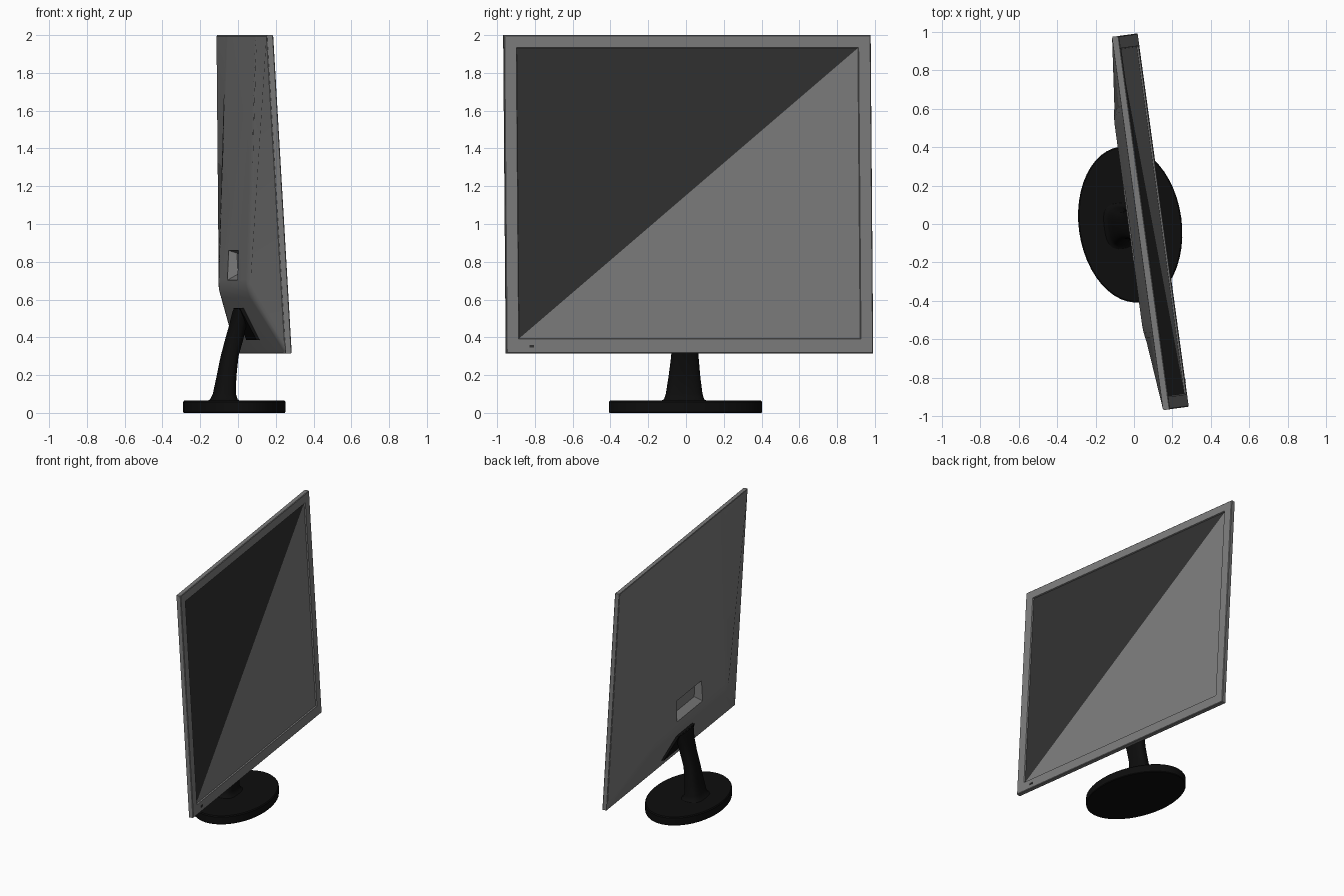
import bpy, bmesh
from math import sin, cos, pi, radians
from mathutils import Vector

if "Cube" in bpy.data.objects:
    bpy.data.objects.remove(bpy.data.objects["Cube"])

TURN = radians(7.8)
FACING = Vector((cos(TURN), sin(TURN), 0))    # direction the screen faces
ACROSS = Vector((-sin(TURN), cos(TURN), 0))   # along the screen width
BOTTOM, TOP, HALF = 0.315, 2.0, 0.98


def material(name, value):
    m = bpy.data.materials.new(name)
    m.use_nodes = True
    color = (value, value, value, 1)
    m.diffuse_color = color
    m.node_tree.nodes["Principled BSDF"].inputs["Base Color"].default_value = color
    return m


grey = material("casing grey", 0.2)
glass_light = material("screen light grey", 0.2)
glass_dark = material("screen dark grey", 0.03)
black = material("stand black", 0.004)


def stand_point(u, n, z):
    return ACROSS * u + FACING * n + Vector((0, 0, z))


def panel_point(u, depth, z):
    """Point behind the leaning front plane of the panel."""
    return stand_point(u, 0.1535 - 0.059 * (z - BOTTOM) - depth, z)


def build(name, points, faces, mats):
    mesh = bpy.data.meshes.new(name)
    mesh.from_pydata(points, [], faces)
    bm = bmesh.new()
    bm.from_mesh(mesh)
    bmesh.ops.recalc_face_normals(bm, faces=bm.faces)
    bm.to_mesh(mesh)
    bm.free()
    for m in mats:
        mesh.materials.append(m)
    obj = bpy.data.objects.new(name, mesh)
    bpy.context.collection.objects.link(obj)
    return obj


def loft(name, rings, mat):
    """Closed skin through rings with equal point counts."""
    k = len(rings[0])
    faces = [tuple(range(k)), tuple(range((len(rings) - 1) * k, len(rings) * k))]
    for r in range(len(rings) - 1):
        for i in range(k):
            j = (i + 1) % k
            faces.append((r * k + i, r * k + j, r * k + k + j, r * k + k + i))
    return build(name, [p for ring in rings for p in ring], faces, [mat])


def rect(half, low, high, depth):
    return [panel_point(u, depth, z) for u, z in
            ((-half, low), (half, low), (half, high), (-half, high))]


def oval(u_radius, n_radius, n, z, sides=48, power=1.0):
    ring = []
    for i in range(sides):
        a = 2 * pi * i / sides
        c, s = cos(a), sin(a)
        ring.append(stand_point(u_radius * abs(c) ** power * (1 if c > 0 else -1),
                                n + n_radius * abs(s) ** power * (1 if s > 0 else -1), z))
    return ring


def activate(obj):
    bpy.ops.object.select_all(action='DESELECT')
    obj.select_set(True)
    bpy.context.view_layer.objects.active = obj


def smooth(obj, degrees=35):
    activate(obj)
    bpy.ops.object.shade_smooth_by_angle(angle=radians(degrees))


# Front frame with a stepped opening
e = 0.004
loft("bezel", [
    rect(HALF, BOTTOM, TOP, 0.033),
    rect(HALF, BOTTOM, TOP, e),
    rect(HALF - e, BOTTOM + e, TOP - e, 0),
    rect(0.915, 0.39, 1.935, 0),
    rect(0.911, 0.394, 1.931, 0.01)], grey)

# Screen split on its diagonal into a dark and a light half
screen = build("screen", rect(0.912, 0.393, 1.932, 0.009),
               [(0, 1, 2), (0, 2, 3)], [glass_light, glass_dark])
for face in screen.data.polygons:
    face.material_index = 1 if face.center.z > 1.16 else 0
    if face.normal.dot(FACING) < 0:
        face.flip()

# Indicator on the lower frame
loft("power_button", [[panel_point(u - 0.845, d, z) for u, z in
                       ((-0.012, 0.346), (0.012, 0.346), (0.012, 0.36), (-0.012, 0.36))]
                      for d in (0.002, -0.003)], glass_dark)

# Rear shell: tapers to the top, chamfered at the sides and bottom
w, ridge, knee = HALF - 0.007, 0.57, 0.655
shell_points = (rect(w, BOTTOM + 0.006, TOP - 0.004, 0.025)
                + rect(w, BOTTOM + 0.006, TOP - 0.004, 0.036)
                + rect(ridge, knee, TOP - 0.004, 0.036))
for i in (8, 9):
    u = -ridge if i == 8 else ridge
    shell_points[i] = panel_point(u, 0.165, knee)
shell = build("rear_shell", shell_points, [
    (0, 1, 2, 3), (0, 1, 5, 4), (1, 2, 6, 5), (3, 0, 4, 7),
    (2, 3, 7, 11, 10, 6),
    (4, 5, 9, 8),
    (5, 6, 9), (6, 10, 9),
    (7, 4, 8), (7, 8, 11),
    (8, 9, 10, 11)], [grey])

# Round the ridges around the flat rear face
bm = bmesh.new()
bm.from_mesh(shell.data)
bm.verts.ensure_lookup_table()
pairs = [{8, 9}, {4, 8}, {5, 9}, {9, 10}, {8, 11}]
ridges = [edge for edge in bm.edges if {v.index for v in edge.verts} in pairs]
bmesh.ops.bevel(bm, geom=ridges, offset=0.05, segments=4, profile=0.5,
                affect='EDGES', clamp_overlap=True)
bm.to_mesh(shell.data)
bm.free()

# Hand recess with sloping walls
cutter = loft("recess_cutter", [rect(0.215, 0.68, 0.88, 0.2),
                                rect(0.17, 0.735, 0.845, 0.105)], grey)
cutter.hide_render = True
cut = shell.modifiers.new("recess", 'BOOLEAN')
cut.operation = 'DIFFERENCE'
cut.solver = 'EXACT'
cut.object = cutter
activate(shell)
bpy.ops.object.modifier_apply(modifier=cut.name)
bpy.data.objects.remove(cutter)
smooth(shell, 25)

# Trapezoid mount lying on the lower chamfer
loft("mount", [[panel_point(u, d + lift, z) for u, z, d in
                ((-0.2, 0.385, 0.055), (0.2, 0.385, 0.055),
                 (0.12, 0.555, 0.125), (-0.12, 0.555, 0.125))]
               for lift in (-0.01, 0.022)], black)

# Curved neck: width radius, depth radius, offset, height
neck = loft("neck", [oval(u, n, c, z, 32, 0.7) for u, n, c, z in (
    (0.125, 0.085, -0.075, 0.062), (0.106, 0.07, -0.075, 0.072),
    (0.097, 0.058, -0.073, 0.1), (0.084, 0.05, -0.062, 0.19),
    (0.072, 0.045, -0.045, 0.3), (0.072, 0.046, -0.02, 0.39),
    (0.085, 0.042, 0.0, 0.47), (0.105, 0.034, 0.008, 0.53),
    (0.11, 0.026, 0.01, 0.552))], black)
smooth(neck, 50)

# Oval foot
base = loft("base", [oval(u, n, -0.02, z) for u, n, z in (
    (0.404, 0.264, 0), (0.408, 0.268, 0.005), (0.408, 0.268, 0.058),
    (0.402, 0.262, 0.065))], black)
smooth(base, 30)
